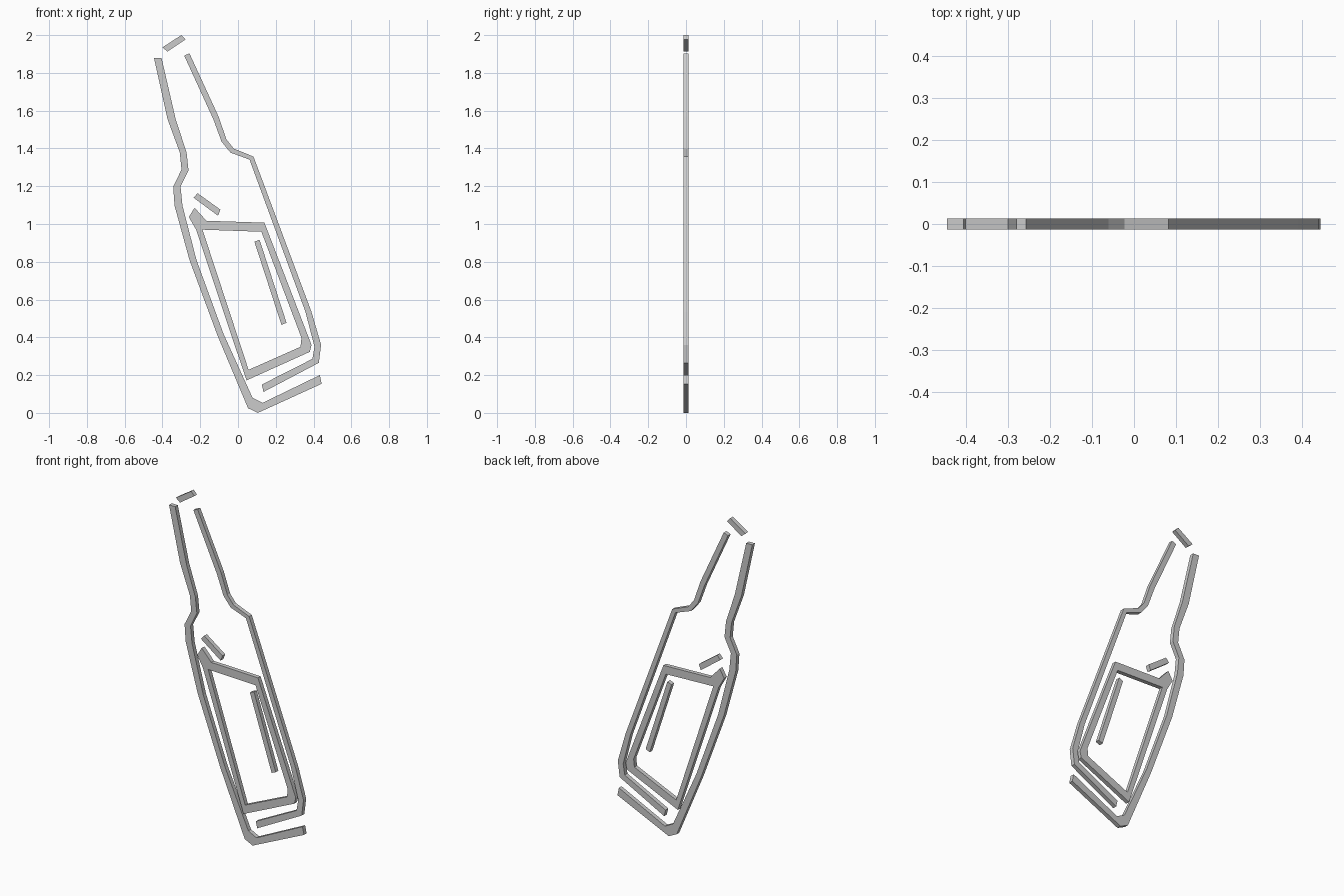
import bpy
from math import radians

HALF = 0.0125  # half thickness of every plate


def plate(name, *loops):
    """Flat plate in the XZ plane; loops after the first are holes."""
    curve = bpy.data.curves.new(name, 'CURVE')
    curve.dimensions = '2D'
    curve.fill_mode = 'BOTH'
    curve.extrude = HALF
    for pts in loops:
        sp = curve.splines.new('POLY')
        sp.points.add(len(pts) - 1)
        for p, (x, z) in zip(sp.points, pts):
            p.co = (x, z, 0, 1)
        sp.use_cyclic_u = True
    ob = bpy.data.objects.new(name, curve)
    bpy.context.collection.objects.link(ob)
    ob.rotation_euler.x = radians(90)
    bpy.ops.object.select_all(action='DESELECT')
    ob.select_set(True)
    bpy.context.view_layer.objects.active = ob
    bpy.ops.object.convert(target='MESH')
    bpy.ops.object.shade_flat()


# Mouth of the bottle
plate("bottle_mouth", [(-.40, 1.935), (-.30, 2.0), (-.278, 1.977), (-.373, 1.913)])

# Left side and base
plate("left_outline", [
    (-.445, 1.88), (-.405, 1.88), (-.33, 1.555), (-.272, 1.378), (-.262, 1.283),
    (-.304, 1.198), (-.294, 1.097), (-.22, .81), (-.077, .419), (.077, .08),
    (.13, .053), (.433, .2), (.443, .154), (.105, 0), (.053, .025),
    (-.108, .408), (-.257, .81), (-.336, 1.097), (-.343, 1.198), (-.299, 1.288),
    (-.308, 1.378), (-.373, 1.555)])

# Right side, hooking under the label
plate("right_outline", [
    (-.285, 1.892), (-.257, 1.903), (-.103, 1.569), (-.061, 1.447), (-.022, 1.399),
    (.082, 1.357), (.389, .535), (.44, .36), (.428, .265), (.135, .111),
    (.126, .15), (.394, .286), (.405, .35), (.357, .535), (.061, 1.341),
    (-.04, 1.378), (-.087, 1.436), (-.13, 1.553)])

# Label frame with its opening
plate("label_frame",
      [(-.26, 1.037), (-.23, 1.086), (-.167, 1.017), (.14, 1.007), (.389, .36),
       (.38, .323), (.045, .172), (-.222, .97)],
      [(-.188, .97), (.124, .959), (.336, .397), (.331, .35), (.056, .228)])

# Highlight strokes
plate("shoulder_stroke", [(-.235, 1.139), (-.214, 1.163), (-.093, 1.076), (-.106, 1.044)])
plate("label_stroke", [(.087, .906), (.114, .917), (.257, .477), (.23, .466)])
